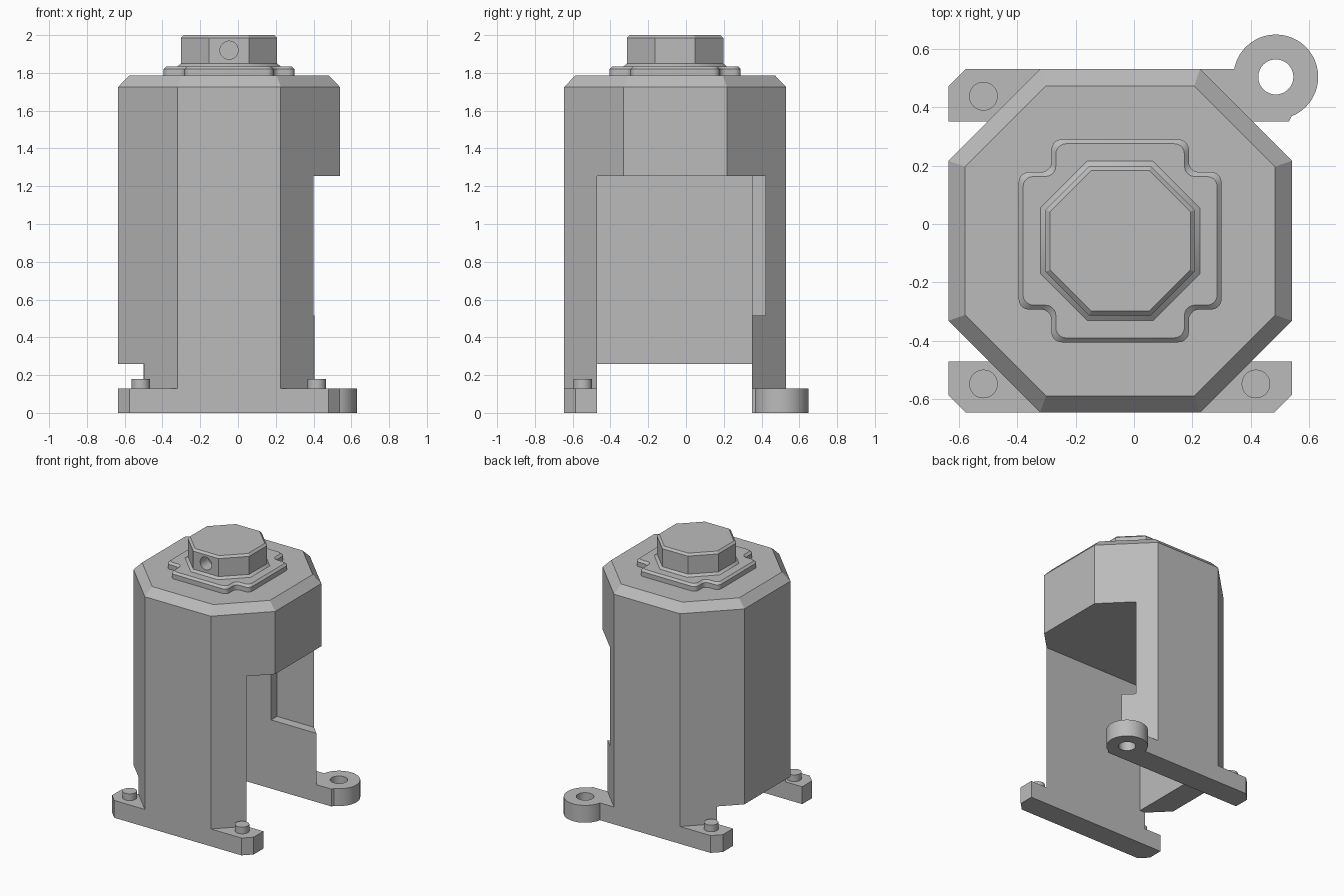
import bpy, bmesh, math
from mathutils import Vector

old = bpy.data.objects.get("Cube")
if old:
    bpy.data.objects.remove(old, do_unlink=True)

grey = bpy.data.materials.new("plain_grey")
grey.use_nodes = True
grey.diffuse_color = (0.5, 0.5, 0.5, 1)
grey.node_tree.nodes["Principled BSDF"].inputs["Base Color"].default_value = (0.5, 0.5, 0.5, 1)

CX, CY = -0.0475, -0.0575   # tower axis


def loft(name, layers):
    """Closed solid through matching outlines, each given as (points, z)."""
    bm = bmesh.new()
    rings = [[bm.verts.new((x, y, z)) for x, y in pts] for pts, z in layers]
    n = len(rings[0])
    for low, high in zip(rings, rings[1:]):
        for i in range(n):
            j = (i + 1) % n
            bm.faces.new((low[i], low[j], high[j], high[i]))
    bm.faces.new(rings[0][::-1])
    bm.faces.new(rings[-1])
    bmesh.ops.recalc_face_normals(bm, faces=bm.faces)
    mesh = bpy.data.meshes.new(name)
    bm.to_mesh(mesh)
    bm.free()
    mesh.materials.append(grey)
    obj = bpy.data.objects.new(name, mesh)
    bpy.context.collection.objects.link(obj)
    return obj


def octagon(half, side):
    pts = [(half, -side), (half, side), (side, half), (-side, half),
           (-half, side), (-half, -side), (-side, -half), (side, -half)]
    return [(CX + x, CY + y) for x, y in pts]


def rect(x0, x1, y0, y1):
    return [(x0, y0), (x1, y0), (x1, y1), (x0, y1)]


def circle(x, y, r, n=48):
    return [(x + r * math.cos(math.tau * i / n), y + r * math.sin(math.tau * i / n))
            for i in range(n)]


def prism(name, pts, z0, z1):
    return loft(name, [(pts, z0), (pts, z1)])


def combine(target, other, operation):
    mod = target.modifiers.new("cut", 'BOOLEAN')
    mod.operation = operation
    mod.solver = 'EXACT'
    mod.object = other
    bpy.context.view_layer.objects.active = target
    bpy.ops.object.modifier_apply(modifier=mod.name)
    bpy.data.objects.remove(other, do_unlink=True)


def smooth(obj):
    bpy.ops.object.select_all(action='DESELECT')
    obj.select_set(True)
    bpy.context.view_layer.objects.active = obj
    bpy.ops.object.shade_smooth_by_angle(angle=math.radians(30))


# Tower with a bevelled top
side = 0.2735
tower = loft("tower", [(octagon(0.5875, side), 0), (octagon(0.5875, side), 1.725),
                       (octagon(0.53, side - 0.02), 1.785)])

# Slot under the tower, main chamber, and the shallow recess in the back wall
combine(tower, prism("slot", rect(-1, 1, -0.47, 0.35), -0.1, 0.26), 'DIFFERENCE')
combine(tower, prism("chamber", rect(-0.45, 1, -0.47, 0.35), 0.2, 1.255), 'DIFFERENCE')
combine(tower, prism("recess", rect(0.03, 1, 0.3, 0.42), 0.515, 1.255), 'DIFFERENCE')

# Foot flanges with clipped outer corners, plus the mounting eye
front = [(-0.635, -0.47), (-0.635, -0.585), (-0.575, -0.645),
         (0.48, -0.645), (0.54, -0.585), (0.54, -0.47)]
back = [(-0.635, 0.35), (0.53, 0.35), (0.54, 0.37), (0.54, 0.53),
        (-0.575, 0.53), (-0.635, 0.47)]
combine(tower, prism("front_flange", front, 0, 0.13), 'UNION')
combine(tower, prism("back_flange", back, 0, 0.13), 'UNION')
combine(tower, prism("eye", circle(0.485, 0.503, 0.145), 0, 0.13), 'UNION')
combine(tower, prism("eye_hole", circle(0.485, 0.503, 0.06), -0.1, 0.3), 'DIFFERENCE')
smooth(tower)

# Screw heads on the flanges
for name, x, y in (("front_right_peg", -0.515, -0.547), ("front_left_peg", 0.417, -0.547),
                   ("back_right_peg", -0.515, 0.437)):
    smooth(prism(name, circle(x, y, 0.049, 32), 0.12, 0.18))


# Cover plate: square with rounded notches at the corners
def cover_outline(inset):
    half, arm, r, steps = 0.347 - inset, 0.235 - inset, 0.035, 5
    # each arc: centre, start angle, sweep, radius
    arcs = [((half - r, arm - r), 0, 90, r),
            ((arm + r, arm + r), 270, -90, r),
            ((arm - r, half - r), 0, 90, r)]
    quarter = [Vector((c[0] + rad * math.cos(math.radians(a + s * k / steps)),
                       c[1] + rad * math.sin(math.radians(a + s * k / steps))))
               for c, a, s, rad in arcs for k in range(steps + 1)]
    pts = []
    for q in range(4):
        turn = math.radians(90 * q)
        for p in quarter:
            pts.append((CX + p.x * math.cos(turn) - p.y * math.sin(turn),
                        CY + p.x * math.sin(turn) + p.y * math.cos(turn)))
    return pts


smooth(loft("cover_plate", [(cover_outline(0), 1.78), (cover_outline(0), 1.82),
                            (cover_outline(0.015), 1.835)]))

# Octagonal cap with a flared base, bevelled rim and a blind hole in front
k = math.tan(math.pi / 8)
cap = loft("cap", [(octagon(h, h * k), z) for h, z in
                   ((0.2725, 1.83), (0.2725, 1.835), (0.255, 1.85), (0.255, 1.985), (0.24, 2.0))])
hole = prism("cap_hole", circle(0, 0, 0.048, 32), 0, 0.2)
hole.rotation_euler = (math.pi / 2, 0, 0)
hole.location = (CX, CY - 0.16, 1.92)
bpy.context.view_layer.update()
combine(cap, hole, 'DIFFERENCE')
smooth(cap)
